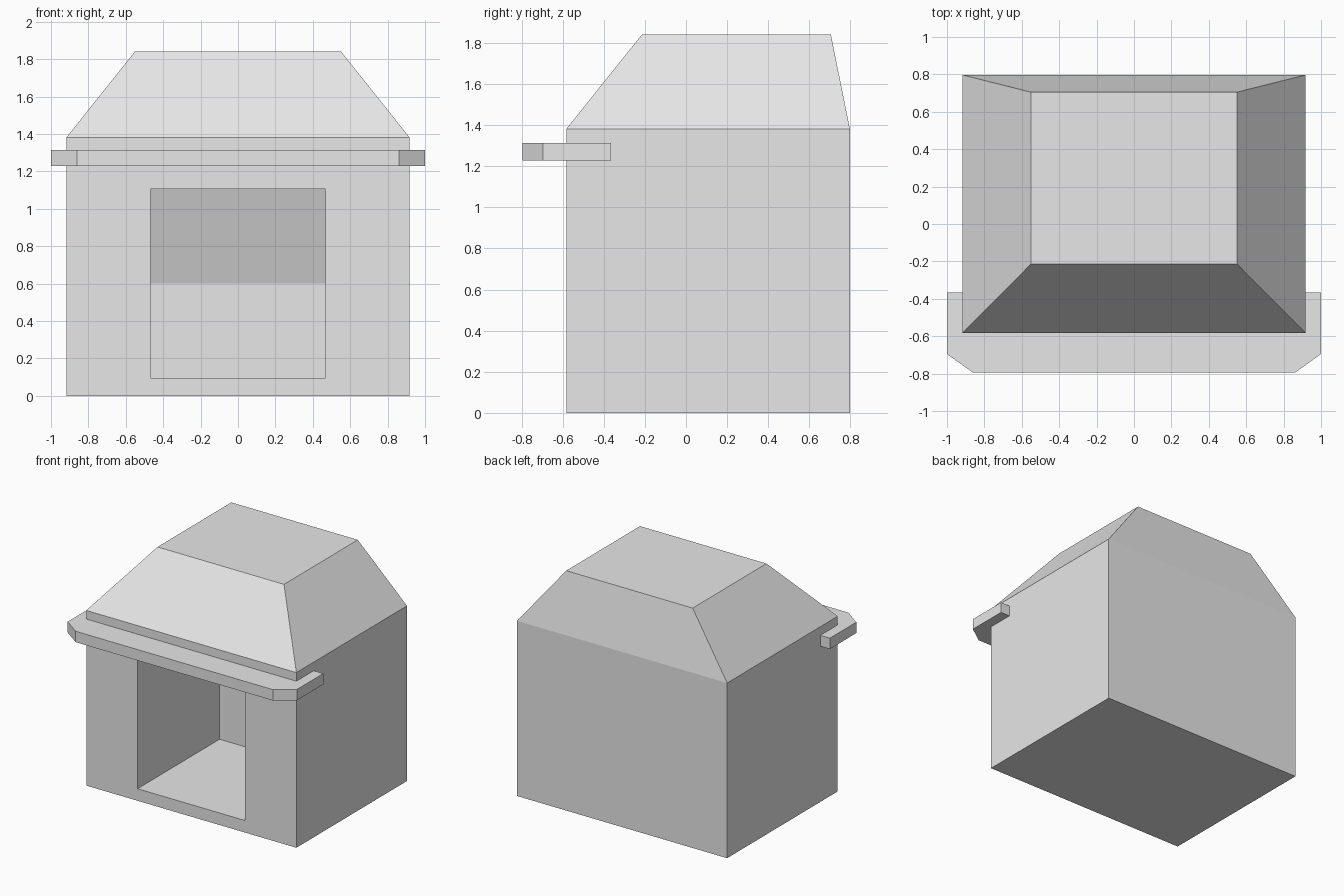
import bpy
import bmesh

if "Cube" in bpy.data.objects:
    bpy.data.objects.remove(bpy.data.objects["Cube"], do_unlink=True)

grey = bpy.data.materials.new("plain_grey")
grey.use_nodes = True
grey.diffuse_color = (0.8, 0.8, 0.8, 1)
grey.node_tree.nodes["Principled BSDF"].inputs["Base Color"].default_value = (0.8, 0.8, 0.8, 1)


def loft(name, rings):
    """Join equal-length rings of points into a closed solid."""
    bm = bmesh.new()
    loops = [[bm.verts.new(p) for p in ring] for ring in rings]
    n = len(loops[0])
    for a, b in zip(loops, loops[1:]):
        for i in range(n):
            j = (i + 1) % n
            bm.faces.new((a[i], a[j], b[j], b[i]))
    bm.faces.new(loops[0][::-1])
    bm.faces.new(loops[-1])
    bmesh.ops.recalc_face_normals(bm, faces=bm.faces[:])
    mesh = bpy.data.meshes.new(name)
    bm.to_mesh(mesh)
    bm.free()
    mesh.materials.append(grey)
    obj = bpy.data.objects.new(name, mesh)
    bpy.context.collection.objects.link(obj)
    return obj


def rectangle(half_width, front, back, z):
    return [(-half_width, front, z), (half_width, front, z),
            (half_width, back, z), (-half_width, back, z)]


# Square body with a tapering hood in one solid
body = loft("fireplace_body", [
    rectangle(0.917, -0.582, 0.797, 0),
    rectangle(0.917, -0.582, 0.797, 1.382),
    rectangle(0.552, -0.215, 0.705, 1.84),
])

# Firebox: upright back wall that leans forward in its upper half
firebox_side = [(-0.8, 0.095), (0.44, 0.095), (0.44, 0.6), (0.27, 1.107), (-0.8, 1.107)]
cutter = loft("firebox_cutter", [[(x, y, z) for y, z in firebox_side] for x in (-0.469, 0.469)])
cutter.hide_render = True

cut = body.modifiers.new("firebox", "BOOLEAN")
cut.operation = "DIFFERENCE"
cut.solver = "EXACT"
cut.object = cutter
bpy.context.view_layer.objects.active = body
bpy.ops.object.modifier_apply(modifier=cut.name)
bpy.data.objects.remove(cutter, do_unlink=True)

# Mantel shelf with clipped front corners
half = [(0.86, -0.795), (1.0, -0.695), (1.0, -0.365)]
outline = half + [(-x, y) for x, y in reversed(half)]
loft("mantel_shelf", [[(x, y, z) for x, y in outline] for z in (1.228, 1.314)])
